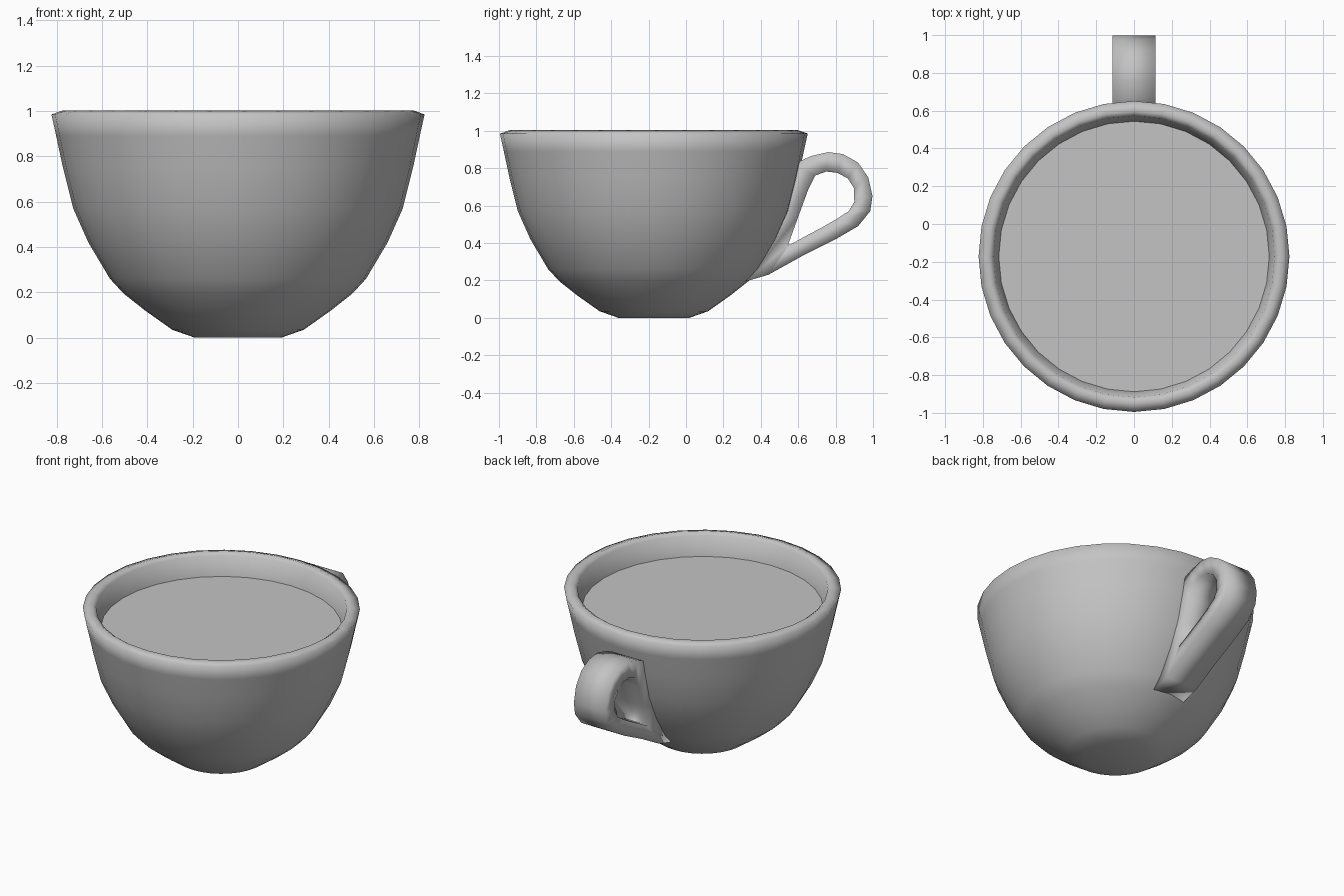
import bpy, bmesh, math

if "Cube" in bpy.data.objects:
    bpy.data.objects.remove(bpy.data.objects["Cube"])

CY = -0.172     # cup axis position in y
SIDES = 32

grey = bpy.data.materials.new("plain grey")
grey.diffuse_color = (0.55, 0.55, 0.55, 1)
grey.use_nodes = True
grey.node_tree.nodes["Principled BSDF"].inputs["Base Color"].default_value = grey.diffuse_color


def finish(name, bm):
    bmesh.ops.recalc_face_normals(bm, faces=bm.faces)
    for f in bm.faces:
        f.smooth = True
    mesh = bpy.data.meshes.new(name)
    bm.to_mesh(mesh)
    bm.free()
    mesh.materials.append(grey)
    obj = bpy.data.objects.new(name, mesh)
    bpy.context.collection.objects.link(obj)
    return obj


# Cup: closed shell revolved from a profile (outside, rim, inside)
profile = [(0.19, 0.0), (0.29, 0.035), (0.41, 0.12), (0.505, 0.195), (0.565, 0.26),
           (0.66, 0.42), (0.727, 0.57), (0.772, 0.75), (0.802, 0.89), (0.823, 0.985),
           (0.77, 1.003), (0.745, 0.985), (0.716, 0.86), (0.69, 0.75), (0.58, 0.42),
           (0.42, 0.2), (0.17, 0.06)]
bm = bmesh.new()
rings = []
for r, z in profile:
    rings.append([bm.verts.new((r * math.sin(2 * math.pi * i / SIDES),
                                CY + r * math.cos(2 * math.pi * i / SIDES), z))
                  for i in range(SIDES)])
for a, b in zip(rings, rings[1:]):
    for i in range(SIDES):
        j = (i + 1) % SIDES
        bm.faces.new((a[i], a[j], b[j], b[i]))
bm.faces.new(rings[0])
bm.faces.new(rings[-1])
finish("cup", bm)

# Drink: flat disc just below the rim
bm = bmesh.new()
bmesh.ops.create_circle(bm, cap_ends=True, segments=SIDES, radius=0.718)
drink = finish("drink", bm)
drink.location = (0, CY, 0.86)
for p in drink.data.polygons:
    p.use_smooth = False

# Handle: closed strap loop between an outer and an inner outline in y-z
outer = [(0.57, 0.82), (0.67, 0.865), (0.76, 0.886), (0.84, 0.875), (0.92, 0.83),
         (0.975, 0.75), (0.997, 0.65), (0.985, 0.57), (0.92, 0.49), (0.80, 0.42),
         (0.62, 0.33), (0.44, 0.23), (0.32, 0.195), (0.45, 0.50)]
inner = [(0.655, 0.69), (0.69, 0.76), (0.75, 0.782), (0.81, 0.775), (0.865, 0.745),
         (0.897, 0.695), (0.90, 0.62), (0.87, 0.57), (0.80, 0.525), (0.73, 0.485),
         (0.64, 0.437), (0.56, 0.393), (0.546, 0.39), (0.60, 0.54)]
W = 0.115
bm = bmesh.new()
loops = [[bm.verts.new((x, y, z)) for y, z in pts]
         for pts, x in ((outer, -W), (outer, W), (inner, W), (inner, -W))]
n = len(outer)
for k in range(4):
    a, b = loops[k], loops[(k + 1) % 4]
    for i in range(n):
        j = (i + 1) % n
        bm.faces.new((a[i], a[j], b[j], b[i]))
finish("handle", bm)
